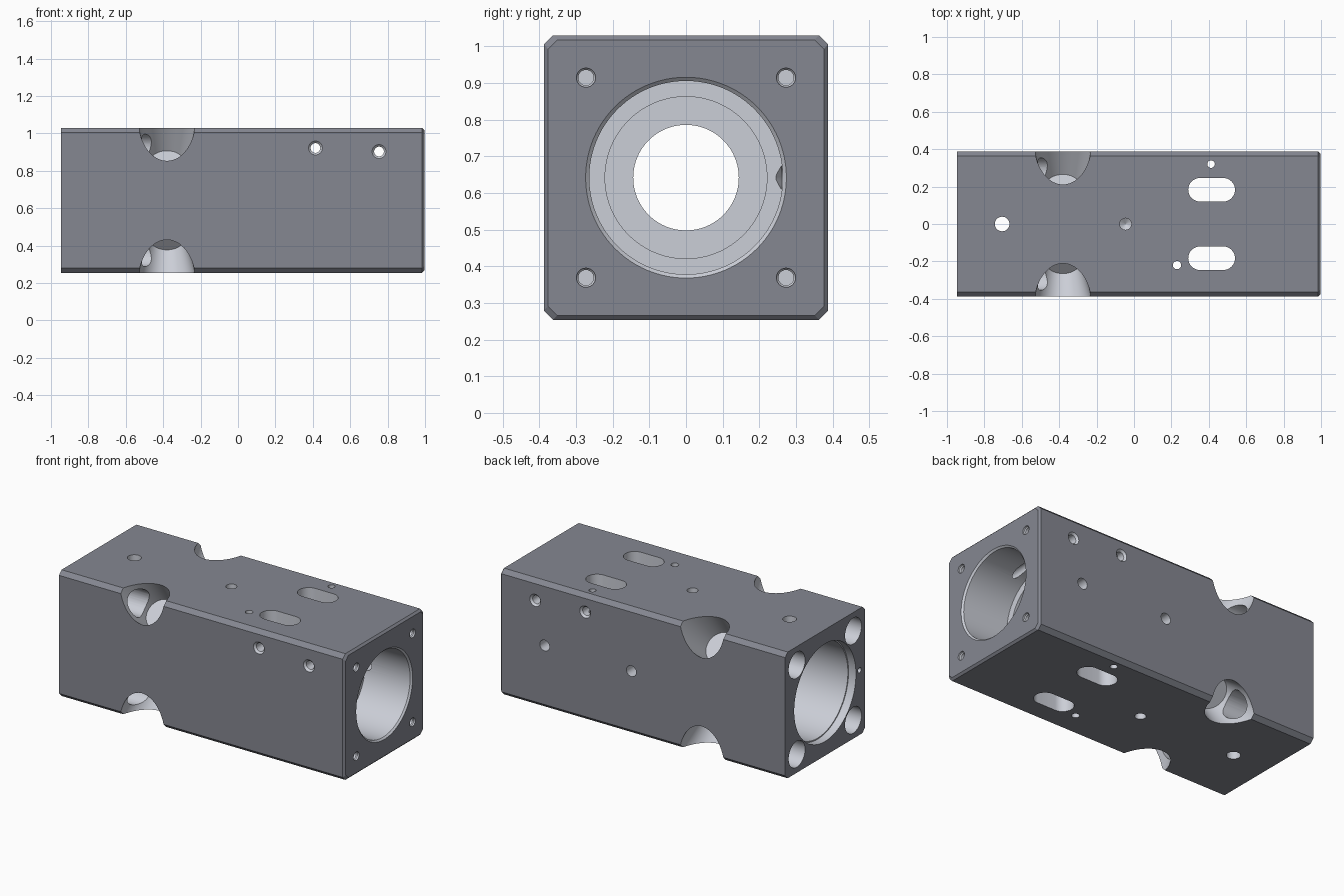
import bpy, bmesh, math
from mathutils import Vector

if "Cube" in bpy.data.objects:
    bpy.data.objects.remove(bpy.data.objects["Cube"])

X0, X1 = -0.946, 0.996      # block ends
H, C, ZC = 0.388, 0.025, 0.642   # half width, edge chamfer, axis height


def material(name, rgb):
    m = bpy.data.materials.new(name)
    m.diffuse_color = (*rgb, 1)
    m.use_nodes = True
    m.node_tree.nodes["Principled BSDF"].inputs["Base Color"].default_value = m.diffuse_color
    return m


coated = material("coated_outside", (0.235, 0.245, 0.285))
machined = material("machined_cut", (0.60, 0.62, 0.68))


def mesh_object(name, bm, mat):
    bmesh.ops.recalc_face_normals(bm, faces=bm.faces)
    me = bpy.data.meshes.new(name)
    bm.to_mesh(me)
    bm.free()
    me.materials.append(mat)
    ob = bpy.data.objects.new(name, me)
    bpy.context.collection.objects.link(ob)
    return ob


def loft(name, loops, mat=machined):
    """Closed skin through loops of equal length, capped at both ends."""
    bm = bmesh.new()
    rings = [[bm.verts.new(p) for p in lp] for lp in loops]
    n = len(rings[0])
    for a, b in zip(rings, rings[1:]):
        for i in range(n):
            j = (i + 1) % n
            bm.faces.new((a[i], a[j], b[j], b[i]))
    bm.faces.new(rings[0])
    bm.faces.new(rings[-1])
    return mesh_object(name, bm, mat)


def lathe(name, origin, direction, profile, n=32):
    """Turned solid: profile is (radius, distance along direction)."""
    d = Vector(direction).normalized()
    u = d.orthogonal().normalized()
    v = d.cross(u)
    o = Vector(origin)
    loops = []
    for r, t in profile:
        loops.append([o + d * t + r * (u * math.cos(2 * math.pi * i / n) +
                                       v * math.sin(2 * math.pi * i / n))
                      for i in range(n)])
    return loft(name, loops)


def octagon(x, inset):
    h = H - inset
    k = h - C
    yz = [(h, k), (k, h), (-k, h), (-h, k), (-h, -k), (-k, -h), (k, -h), (h, -k)]
    return [(x, y, ZC + z) for y, z in yz]


# Square block with chamfered long edges and a chamfered right end
body = loft("housing_block", [octagon(X0, 0), octagon(X1 - 0.012, 0), octagon(X1, 0.012)], coated)
cutters = []


def cut(*args, **kw):
    cutters.append(lathe("cutter", *args, **kw))


# Stepped main bore along the length
cut((0, 0, ZC), (1, 0, 0), [
    (0.30, X0 - 0.05), (0.30, X0 + 0.05), (0.293, X0 + 0.05), (0.293, -0.56),
    (0.262, -0.56), (0.262, -0.15), (0.144, -0.15), (0.144, 0.14),
    (0.221, 0.14), (0.221, 0.68), (0.264, 0.68),
    (0.264, X1 - 0.01), (0.274, X1), (0.274, X1 + 0.05)], n=96)

for sy in (-1, 1):
    for sz in (-1, 1):
        # Tapered pockets drilled diagonally into the long edges
        cut((-0.38, sy * H, ZC + sz * H), (0, -sy, -sz), [(0.17, -0.1), (0.096, 0.27)], n=64)
        # Bolt clearance holes from the left end into the pockets
        cut((X0 - 0.05, sy * 0.274, ZC + sz * 0.274), (1, 0, 0), [(0.08, 0), (0.08, 0.57)])
        # Small screw holes in the right end
        cut((X1 + 0.05, sy * 0.273, ZC + sz * 0.273), (-1, 0, 0),
            [(0.026, 0), (0.026, 0.06), (0.021, 0.066), (0.021, 0.2)])
    # Blind holes into the inner web, top and bottom
    cut((-0.045, 0, ZC + sy * (H + 0.05)), (0, 0, -sy), [(0.031, 0), (0.031, 0.19), (0.002, 0.21)])
    # Rounded slots, straight through top and bottom
    outline = []
    for cx, start in ((0.477, -90), (0.353, 90)):
        for i in range(17):
            a = math.radians(start + 180 * i / 16)
            outline.append((cx + 0.063 * math.cos(a), sy * 0.183 + 0.063 * math.sin(a)))
    cutters.append(loft("cutter", [[(x, y, z) for x, y in outline] for z in (0.15, 1.15)]))

# Vertical through holes
for x, y, r in ((-0.705, 0, 0.039), (0.412, 0.32, 0.02), (0.23, -0.22, 0.022)):
    cut((x, y, 0.15), (0, 0, 1), [(r, 0), (r, 1)])

# Cross holes near the top, countersunk on both sides
for x, z in ((0.414, 0.922), (0.754, 0.903)):
    cut((x, 0, z), (0, 1, 0), [(0.037, -0.45), (0.037, -H), (0.026, -H + 0.012),
                               (0.026, H - 0.012), (0.037, H), (0.037, 0.45)])

# Set screw holes in the back face
for x in (0.69, 0.10):
    cut((x, 0.45, ZC), (0, -1, 0), [(0.033, 0), (0.033, 0.19), (0.002, 0.21)])

# Small dowel hole in the left end
cut((X0 - 0.05, -0.335, ZC + 0.01), (1, 0, 0), [(0.016, 0), (0.016, 0.15)])

# Cut everything out of the block, cut faces keep the machined finish
bpy.context.view_layer.objects.active = body
for c in cutters:
    c.hide_render = True
    m = body.modifiers.new("cut", 'BOOLEAN')
    m.operation = 'DIFFERENCE'
    m.solver = 'EXACT'
    m.material_mode = 'TRANSFER'
    m.object = c
    bpy.ops.object.modifier_apply(modifier=m.name)
for c in cutters:
    bpy.data.objects.remove(c, do_unlink=True)

bpy.ops.object.select_all(action='DESELECT')
body.select_set(True)
bpy.ops.object.shade_smooth_by_angle(angle=math.radians(25))
